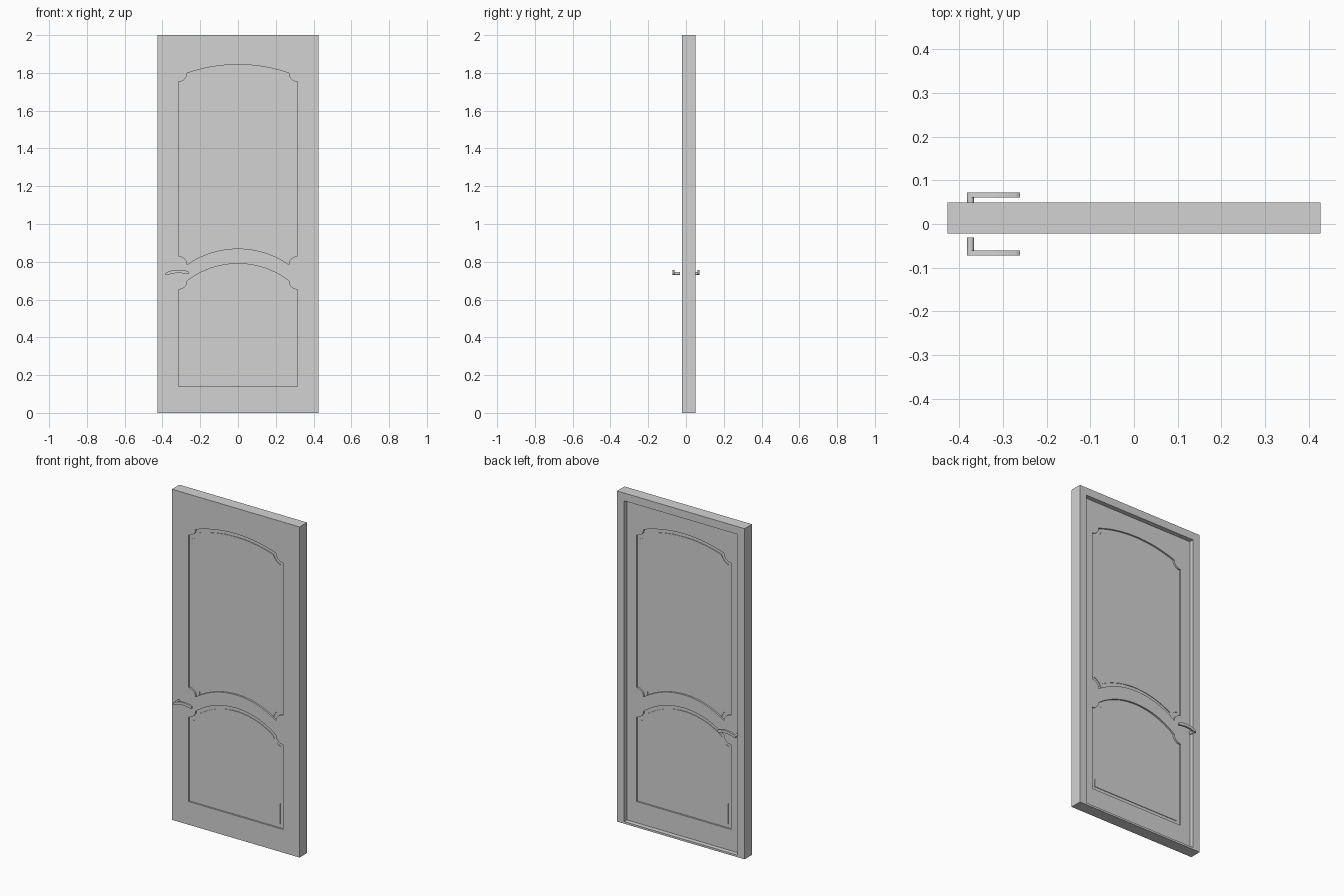
import bpy, bmesh, math
from mathutils import Vector

if "Cube" in bpy.data.objects:
    bpy.data.objects.remove(bpy.data.objects["Cube"])

LEAF_H = 0.0215      # half thickness of the leaf
FRAME_BACK = 0.0495  # rear face of the frame
W = 0.427            # half width of the door

grey = bpy.data.materials.new("plain_grey")
grey.diffuse_color = (0.65, 0.65, 0.65, 1)
grey.use_nodes = True
grey.node_tree.nodes["Principled BSDF"].inputs["Base Color"].default_value = grey.diffuse_color


def slab(name, loops, y0, y1):
    """Flat plate in the XZ plane; loops after the first become holes."""
    cu = bpy.data.curves.new(name, 'CURVE')
    cu.dimensions = '2D'
    cu.fill_mode = 'BOTH'
    cu.extrude = (y1 - y0) / 2
    for loop in loops:
        sp = cu.splines.new('POLY')
        sp.points.add(len(loop) - 1)
        for p, (x, z) in zip(sp.points, loop):
            p.co = (x, z, 0, 1)
        sp.use_cyclic_u = True
    ob = bpy.data.objects.new(name, cu)
    bpy.context.collection.objects.link(ob)
    ob.rotation_euler.x = math.pi / 2
    ob.location.y = (y0 + y1) / 2
    bpy.ops.object.select_all(action='DESELECT')
    ob.select_set(True)
    bpy.context.view_layer.objects.active = ob
    bpy.ops.object.convert(target='MESH')
    ob = bpy.context.object
    # weld the caps to the rim and shade flat
    bm = bmesh.new()
    bm.from_mesh(ob.data)
    bmesh.ops.remove_doubles(bm, verts=bm.verts, dist=1e-5)
    bmesh.ops.recalc_face_normals(bm, faces=bm.faces)
    for f in bm.faces:
        f.smooth = False
    bm.to_mesh(ob.data)
    bm.free()
    ob.data.materials.clear()
    ob.data.materials.append(grey)
    return ob


def rect(x0, z0, x1, z1):
    return [(x0, z0), (x1, z0), (x1, z1), (x0, z1)]


def arc(z_end, rise, w=0.27, n=20):
    """Circular arch from +w to -w."""
    r = (w * w + rise * rise) / (2 * rise)
    a = math.asin(w / r)
    return [(r * math.sin(t), z_end + rise - r + r * math.cos(t))
            for t in (a - 2 * a * i / n for i in range(n + 1))]


def scoop(cx, cz, a0, a1, r=0.047, n=6):
    """Concave quarter round centred on a panel corner."""
    return [(cx + r * math.cos(t), cz + r * math.sin(t))
            for t in (math.radians(a0 + (a1 - a0) * i / n) for i in range(n))]


def inset(loop, d):
    """Mitred inward offset of a counter-clockwise loop."""
    out, n = [], len(loop)
    for i in range(n):
        p, q, s = (Vector(loop[(i + k) % n]) for k in (-1, 0, 1))
        e1, e2 = (q - p).normalized(), (s - q).normalized()
        n1, n2 = Vector((-e1.y, e1.x)), Vector((-e2.y, e2.x))
        m = (n1 + n2) / max(1 + n1.dot(n2), 0.4)
        out.append(tuple(q + m * d))
    return out


def panel(name, loop):
    """Sunken panel with a slightly raised flat field on both sides."""
    inner = inset(loop, 0.023)
    floor, field = 0.0115, 0.0150
    rings = [(inner, -field), (inner, -floor), (loop, -floor),
             (loop, floor), (inner, floor), (inner, field)]
    bm = bmesh.new()
    vs = [[bm.verts.new((x, y, z)) for x, z in l] for l, y in rings]
    n = len(loop)
    for a, b in zip(vs, vs[1:]):
        for i in range(n):
            j = (i + 1) % n
            bm.faces.new((a[i], a[j], b[j], b[i]))
    caps = [bm.faces.new(vs[0]), bm.faces.new(vs[-1])]
    bmesh.ops.triangulate(bm, faces=caps)
    bmesh.ops.recalc_face_normals(bm, faces=bm.faces)
    return finish(name, bm)


def finish(name, bm):
    me = bpy.data.meshes.new(name)
    bm.to_mesh(me)
    bm.free()
    me.materials.append(grey)
    ob = bpy.data.objects.new(name, me)
    bpy.context.collection.objects.link(ob)
    return ob


# Panel outlines, counter-clockwise
X = 0.315
upper = (arc(1.798, 0.046)
         + scoop(-X, 1.80, 0, -90)[1:] + [(-X, 1.753), (-X, 0.83)]
         + scoop(-X, 0.783, 90, 0)[1:]
         + arc(0.785, 0.085)[::-1]
         + scoop(X, 0.783, 180, 90)[1:] + [(X, 0.83), (X, 1.753)]
         + scoop(X, 1.80, 270, 180)[1:])
lower = (arc(0.698, 0.092)
         + scoop(-X, 0.70, 0, -90)[1:]
         + [(-X, 0.653), (-X, 0.14), (X, 0.14), (X, 0.653)]
         + scoop(X, 0.70, 270, 180)[1:])

# Door leaf with its two openings, and the panels filling them
slab("door_leaf", [rect(-W, 0, W, 2), upper, lower], -LEAF_H, LEAF_H)
panel("upper_panel", upper)
panel("lower_panel", lower)

# Raised frame around the back
slab("door_frame", [rect(-W, 0, W, 2), rect(-0.38, 0.012, 0.38, 1.953)],
     LEAF_H, FRAME_BACK)

# Lever handles: arched grip plus stem, one on each side
N = 16
top, bottom = [], []
for i in range(N + 1):
    t = i / N
    x = -0.383 + 0.122 * t
    z = 0.735 + 0.006 * t + 0.011 * math.sin(math.pi * t)
    h = 0.0085 if 0 < i < N else 0.006
    top.append((x, z + h))
    bottom.append((x, z - h))
for side, name in ((-1, "front"), (1, "back")):
    y0, y1 = sorted((side * 0.061, side * 0.0725))
    slab(name + "_handle_grip", [bottom + top[::-1]], y0, y1)
    bm = bmesh.new()
    bmesh.ops.create_cone(bm, cap_ends=True, segments=16,
                          radius1=0.008, radius2=0.008, depth=0.034)
    stem = finish(name + "_handle_stem", bm)
    stem.rotation_euler.x = math.pi / 2
    stem.location = (-0.3745, side * 0.048, 0.738)
    for p in stem.data.polygons:
        p.use_smooth = len(p.vertices) == 4
